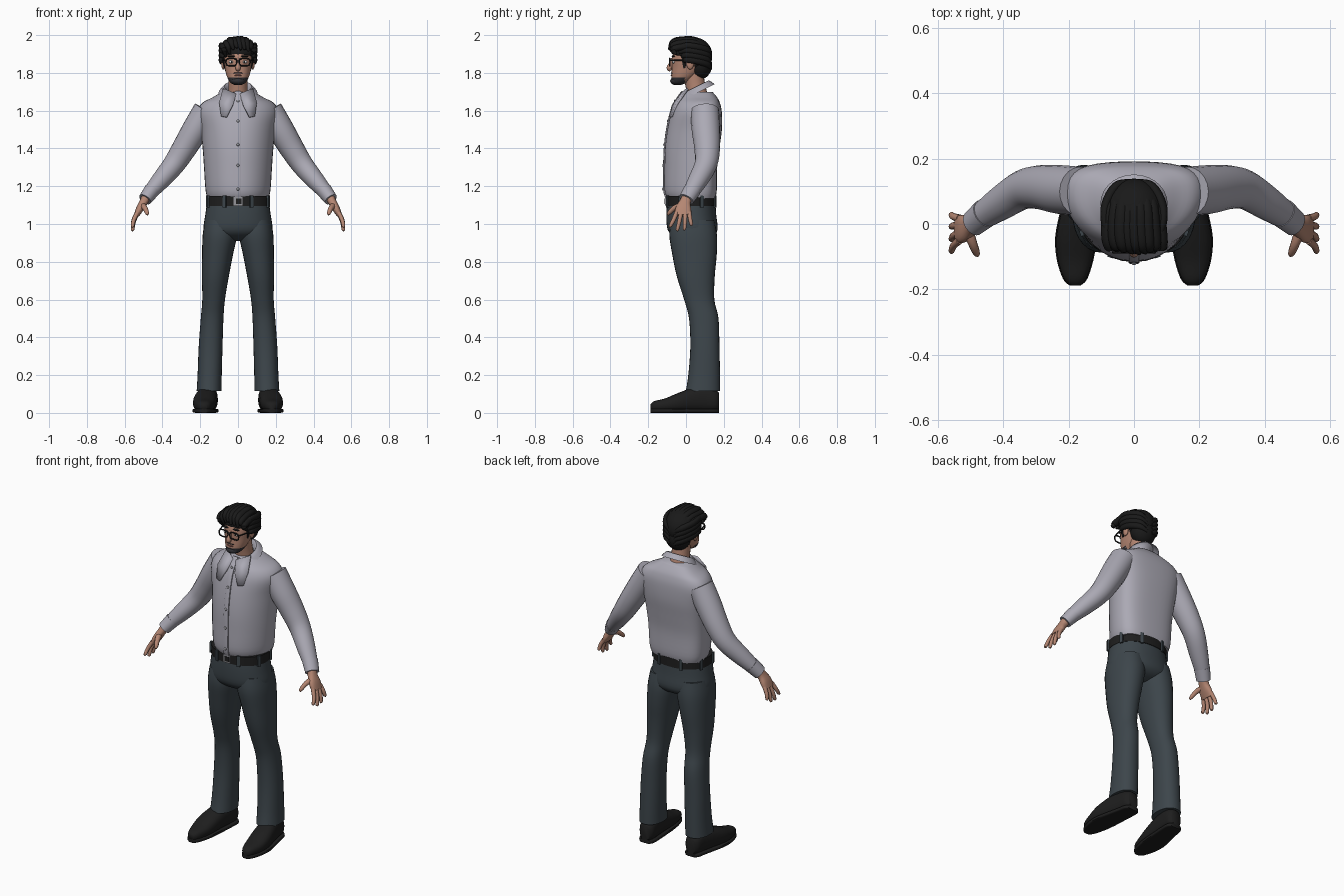
import bpy, bmesh, math, random
from mathutils import Vector, Matrix

if "Cube" in bpy.data.objects:
    bpy.data.objects.remove(bpy.data.objects["Cube"], do_unlink=True)
random.seed(4)
X, Y, Z = Vector((1, 0, 0)), Vector((0, 1, 0)), Vector((0, 0, 1))


def material(name, *rgb):
    m = bpy.data.materials.new(name)
    m.use_nodes = True
    m.diffuse_color = (*rgb, 1)
    m.node_tree.nodes["Principled BSDF"].inputs["Base Color"].default_value = (*rgb, 1)
    return m


shirt = material("pale grey cloth", .41, .4, .46)
cloth = material("slate trousers", .046, .06, .07)
leather = material("black leather", .013, .013, .013)
hair = material("black hair", .01, .01, .01)
skin = material("skin", .46, .24, .17)
beard = material("dark grey beard", .03, .03, .035)
metal = material("grey metal", .3, .3, .32)
white = material("eye white", .65, .65, .65)
lip = material("lips", .3, .12, .1)


def make(name, bm, mat, mirror=False):
    """Turn a bmesh into a smooth object, keeping steep edges sharp."""
    bmesh.ops.recalc_face_normals(bm, faces=bm.faces)
    for f in bm.faces:
        f.smooth = True
    for e in bm.edges:
        e.smooth = e.calc_face_angle(0) < .9
    mesh = bpy.data.meshes.new(name)
    bm.to_mesh(mesh)
    bm.free()
    mesh.materials.append(mat)
    ob = bpy.data.objects.new(name, mesh)
    bpy.context.scene.collection.objects.link(ob)
    if mirror:
        ob.modifiers.new("mirror", 'MIRROR').use_mirror_merge = False
    return ob


def spow(a, power):
    return math.copysign(abs(a) ** (2 / power), a)


def loft(name, rings, mat, n=20, power=2, axis=None, ref=Y, shear=0,
         mirror=False, steps=4, caps=True):
    """Skin a smooth run of rings, each given as x, y, z, radius, radius."""
    p = [Vector(r) for r in rings]
    path = []
    for i in range(len(p) - 1):
        a, b, c, d = p[max(i - 1, 0)], p[i], p[i + 1], p[min(i + 2, len(p) - 1)]
        for k in range(steps):
            t = k / steps
            path.append((b * 2 + (c - a) * t + (a * 2 - b * 5 + c * 4 - d) * t * t
                         + (b * 3 - a - c * 3 + d) * t ** 3) / 2)
    path.append(p[-1])
    centres = [Vector(q[:3]) for q in path]
    bm = bmesh.new()
    loops = []
    for i, q in enumerate(path):
        t = axis or (centres[min(i + 1, len(path) - 1)] - centres[max(i - 1, 0)])
        t = t.normalized()
        v = (ref - t * ref.dot(t)).normalized()
        u = v.cross(t)
        loop = []
        for j in range(n):
            c, s = math.cos(math.tau * j / n), math.sin(math.tau * j / n)
            across = q[3] * spow(c, power)
            along = q[4] * (spow(s, power) + shear * c * c)
            loop.append(bm.verts.new(centres[i] + u * across + v * along))
        loops.append(loop)
    for a, b in zip(loops, loops[1:]):
        for j in range(n):
            bm.faces.new((a[j], a[j - 1], b[j - 1], b[j]))
    if caps:
        bm.faces.new(loops[0])
        bm.faces.new(loops[-1])
    return make(name, bm, mat, mirror)


def place(centre, size, turn=0):
    return Matrix.Translation(centre) @ Matrix.Rotation(turn, 4, 'Z') @ Matrix.Diagonal((*size, 1))


def ball(name, centre, size, mat, mirror=False, n=16):
    bm = bmesh.new()
    bmesh.ops.create_uvsphere(bm, u_segments=n, v_segments=n // 2 + 2, radius=1,
                              matrix=place(centre, size))
    return make(name, bm, mat, mirror)


def box(name, centre, size, mat, turn=0):
    bm = bmesh.new()
    bmesh.ops.create_cube(bm, size=1, matrix=place(centre, size, turn))
    return make(name, bm, mat)


# Shirt body: height, half width, front and back
torso = [(1.135, .16, -.1, .155), (1.18, .172, -.115, .163), (1.3, .18, -.115, .165),
         (1.4, .187, -.112, .177), (1.5, .198, -.1, .19), (1.59, .214, -.08, .19),
         (1.64, .19, -.06, .18), (1.67, .135, -.04, .165), (1.7, .085, -.02, .14)]
loft("shirt_body", [(0, (f + b) / 2, z, w, (b - f) / 2) for z, w, f, b in torso], shirt,
     n=36, power=2.2, axis=Z, shear=.3)


def front(z):
    for a, b in zip(torso, torso[1:]):
        if a[0] <= z <= b[0]:
            return a[2] + (b[2] - a[2]) * (z - a[0]) / (b[0] - a[0])
    return torso[-1][2]


# Button strip, buttons and collar
loft("button_strip", [(0, f, z, .017, .006) for z, w, f, b in torso], shirt, n=12, power=4)
for z in (1.185, 1.31, 1.42, 1.545, 1.65):
    ball("shirt_button", (0, front(z) - .006, z), (.008, .005, .008), metal, n=10)
loft("collar_band", [(0, .062, 1.695, .103, .1), (0, .055, 1.727, .072, .072),
                     (0, .055, 1.695, .056, .058)], shirt, n=28, axis=Vector((0, -.5, 1)), caps=False)
bm = bmesh.new()
rows = [[bm.verts.new(p) for p in row] for row in (
    ((.01, -.035, 1.69), (.08, .005, 1.72)),
    ((.03, -.075, 1.63), (.1, -.05, 1.642)),
    ((.062, -.092, 1.567), (.09, -.078, 1.572)))]
for a, b in zip(rows, rows[1:]):
    bm.faces.new((a[0], a[1], b[1], b[0]))
flap = make("collar_flap", bm, shirt, mirror=True)
flap.modifiers.new("thickness", 'SOLIDIFY').thickness = .012

# Sleeves and cuffs
loft("sleeve", [(.165, .1, 1.6, .073, .075), (.225, .105, 1.5, .071, .075),
                (.285, .112, 1.4, .065, .068), (.34, .105, 1.315, .058, .06),
                (.41, .062, 1.23, .049, .052), (.475, .018, 1.155, .036, .04)], shirt, mirror=True)
loft("cuff", [(.455, .033, 1.18, .042, .046), (.492, .002, 1.13, .036, .041)], shirt, mirror=True)

# Hands
loft("palm", [(.482, .01, 1.15, .025, .028), (.5, -.005, 1.115, .022, .03),
              (.52, -.014, 1.08, .02, .042), (.538, -.016, 1.045, .014, .043)],
     skin, power=2.4, mirror=True)
for name, y, tip_y, tip_z in (("index", -.05, -.083, .985), ("middle", -.026, -.046, .966),
                              ("ring", -.003, -.008, .97), ("little", .017, .028, .993)):
    mid = Vector((.552, (y + tip_y) / 2, (1.055 + tip_z) / 2))
    loft(name + "_finger", [(.533, y, 1.06, .012, .012), (*mid, .011, .011),
                            (.558, tip_y, tip_z + .004, .009, .009), (.558, tip_y, tip_z, .004, .004)],
         skin, n=10, mirror=True, steps=3)
loft("thumb", [(.508, -.02, 1.1, .016, .018), (.493, -.06, 1.085, .014, .014),
               (.482, -.088, 1.06, .011, .011), (.478, -.096, 1.048, .005, .005)],
     skin, n=10, ref=X, mirror=True)

# Trousers
loft("trouser_seat", [(0, .028, 1.14, .16, .126), (0, .028, 1.05, .173, .132), (0, .035, .97, .182, .132),
                      (0, .04, .93, .15, .1), (0, .04, .91, .09, .05)], cloth, n=36, power=2.2, axis=Z)
loft("trouser_leg", [(.09, .035, 1.02, .085, .115), (.096, .038, .94, .091, .126),
                     (.108, .045, .84, .082, .118), (.12, .052, .72, .071, .1),
                     (.129, .07, .6, .06, .08), (.137, .094, .5, .06, .078),
                     (.145, .1, .35, .063, .077), (.15, .096, .2, .064, .084),
                     (.153, .09, .115, .066, .091)], cloth, n=28, power=2.2, axis=Z, mirror=True)

# Belt, loops and buckle
loft("belt", [(0, .028, 1.095, .169, .133), (0, .028, 1.147, .168, .132)], leather,
     n=40, power=2.2, axis=Z)
for k in range(8):
    a = math.tau * (k + .5) / 8
    box("belt_loop", (.172 * spow(math.cos(a), 2.2), .028 + .135 * spow(math.sin(a), 2.2), 1.12),
        (.01, .018, .064), cloth, turn=a)
box("buckle_plate", (0, -.106, 1.121), (.046, .008, .044), metal)
box("buckle_centre", (.004, -.109, 1.121), (.03, .008, .028), leather)

# Shoes: an upper on a flat sole
shoe = [(.18, -.188, .032, .014, .014), (.18, -.168, .036, .034, .026), (.18, -.11, .042, .053, .035),
        (.177, -.04, .056, .061, .05), (.167, .04, .07, .056, .064), (.157, .11, .072, .05, .066),
        (.153, .155, .066, .045, .056), (.152, .175, .062, .03, .045)]
loft("shoe_upper", shoe, leather, power=2.5, axis=-Y, ref=Z, mirror=True)
loft("shoe_sole", [(x, y, .011, r + .003, .011) for x, y, z, r, h in shoe], leather,
     power=5, axis=-Y, ref=Z, mirror=True)

# Neck and head, with the chin bearded
loft("neck", [(0, .065, 1.66, .056, .056), (0, .05, 1.73, .05, .052), (0, .035, 1.82, .052, .055)], skin)
head = loft("head", [(0, -.045, 1.737, .02, .02), (0, -.034, 1.75, .042, .042),
                     (0, -.01, 1.785, .06, .067), (0, .01, 1.83, .071, .085),
                     (0, .02, 1.88, .077, .094), (0, .03, 1.94, .066, .08),
                     (0, .035, 1.97, .04, .05)], skin, n=32, power=2.2, axis=Z)
head.data.materials.append(beard)
for f in head.data.polygons:
    f.material_index = int(f.center.z < 1.775 and f.center.y < -.005)
ball("chin_beard", (0, -.053, 1.757), (.038, .031, .021), beard)
ball("moustache", (0, -.071, 1.799), (.026, .008, .004), beard)
ball("mouth", (0, -.074, 1.787), (.02, .007, .005), lip)
loft("nose", [(0, -.068, 1.875, .008, .012), (0, -.078, 1.85, .009, .012),
              (0, -.088, 1.825, .014, .015), (0, -.08, 1.814, .008, .008)], skin, n=12)
ball("ear", (.078, .022, 1.85), (.011, .02, .032), skin, mirror=True)
ball("eye", (.033, -.064, 1.858), (.016, .009, .008), white, mirror=True)
ball("iris", (.033, -.069, 1.858), (.006, .006, .006), leather, mirror=True, n=10)
ball("eyebrow", (.034, -.067, 1.888), (.021, .009, .005), hair, mirror=True)

# Glasses
rim = []
for k in range(22):
    a = math.tau * k / 20
    rim.append((.035 + .029 * spow(math.cos(a), 3), -.086, 1.857 + .02 * spow(math.sin(a), 3), .004, .004))
loft("glasses_rim", rim, leather, n=8, steps=1, mirror=True)
loft("glasses_bridge", [(-.008, -.088, 1.862, .003, .003), (.008, -.088, 1.862, .003, .003)], leather, n=8)
loft("glasses_arm", [(.064, -.086, 1.866, .004, .004), (.08, -.03, 1.867, .003, .004),
                     (.084, .03, 1.866, .003, .004)], leather, n=8, ref=Z, mirror=True)

# Hair: a cap tucked in around the face, the nape, then swept locks
cap = ball("hair_cap", (0, .035, 1.895), (.096, .104, .095), hair, n=32)
for v in cap.data.vertices:
    if v.co.z < 1.88 and v.co.y < .035:
        v.co.x *= .72
        v.co.y = .03 + (v.co.y - .03) * .8
ball("hair_nape", (0, .075, 1.84), (.074, .062, .074), hair, n=24)
for k in range(9):
    x = (k - 4) * .02
    drop = x * x * 6 + random.uniform(0, .008)
    tip = random.uniform(-.012, .012)
    loft("top_lock", [(x * .7, .11, 1.945 - drop, .012, .01), (x * .9, .05, 1.979 - drop, .02, .018),
                      (x, -.02, 1.982 - drop, .021, .018), (x + .006, -.068, 1.968 - drop, .018, .018),
                      (x + .016, -.09 + x * x * 6, 1.935 - drop + tip, .006, .006)],
         hair, n=10, ref=Z)
for k in range(4):
    z = 1.945 - k * .025
    loft("side_lock", [(.074, -.05 + k * .014, z - .012, .006, .008), (.089, .0, z, .011, .016),
                       (.086, .06, z - .008, .014, .018), (.055, .115, z - .025, .014, .018),
                       (.015, .132, z - .05, .006, .008)], hair, n=10, ref=Z, mirror=True)
loft("sideburn", [(.076, -.012, 1.9, .008, .014), (.075, -.01, 1.86, .006, .011),
                  (.07, -.008, 1.825, .003, .006)], hair, n=10, mirror=True)
